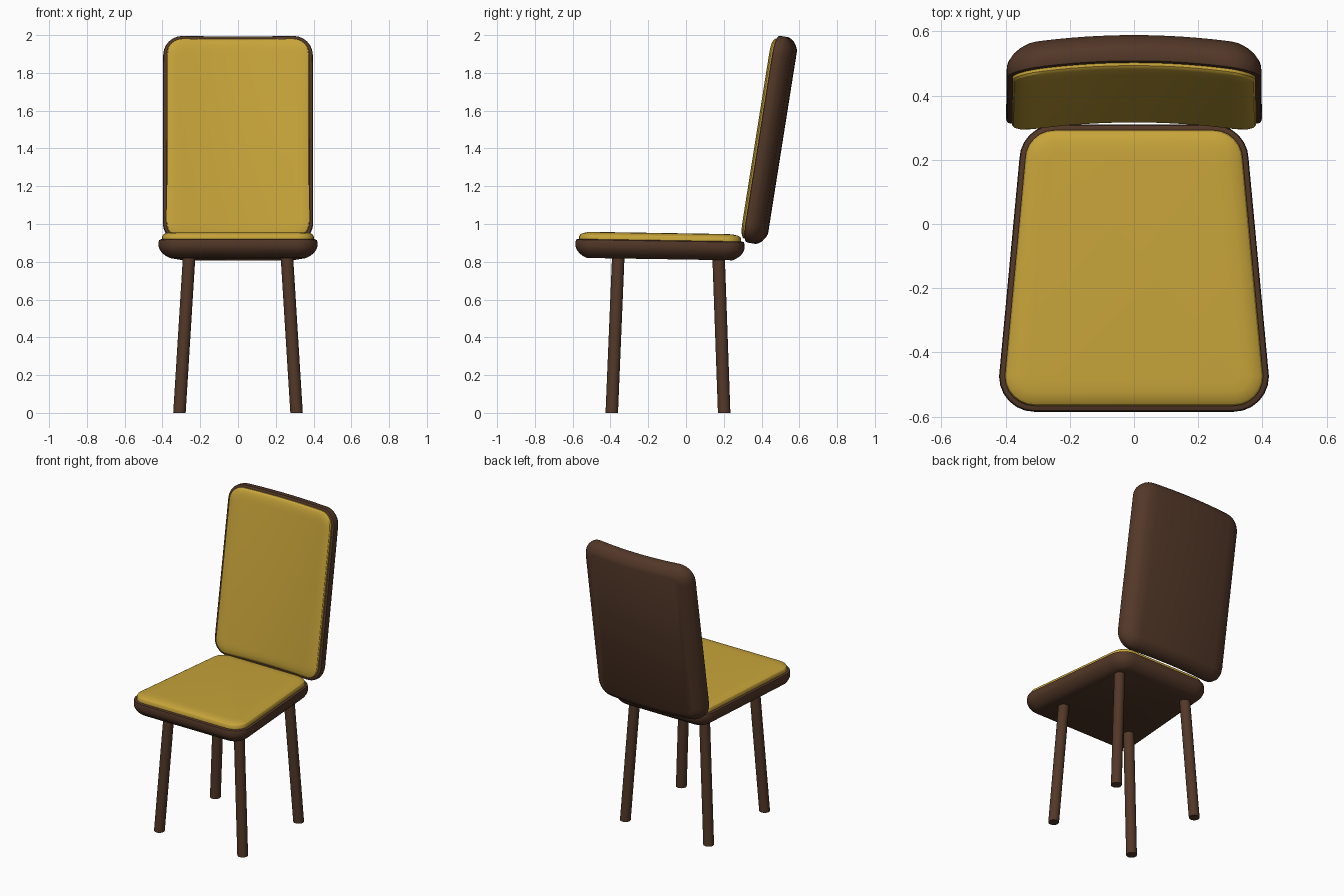
import bpy, bmesh, math
from mathutils import Matrix, Vector

if "Cube" in bpy.data.objects:
    bpy.data.objects.remove(bpy.data.objects["Cube"])


def material(name, rgb):
    m = bpy.data.materials.new(name)
    m.diffuse_color = (*rgb, 1)
    m.use_nodes = True
    m.node_tree.nodes["Principled BSDF"].inputs["Base Color"].default_value = m.diffuse_color
    return m


WOOD = material("dark brown", (0.085, 0.039, 0.021))
FABRIC = material("mustard yellow", (0.57, 0.37, 0.042))


def finish(name, bm, mat, angle):
    bmesh.ops.recalc_face_normals(bm, faces=bm.faces)
    me = bpy.data.meshes.new(name)
    bm.to_mesh(me)
    bm.free()
    me.materials.append(mat)
    ob = bpy.data.objects.new(name, me)
    bpy.context.collection.objects.link(ob)
    bpy.ops.object.select_all(action='DESELECT')
    ob.select_set(True)
    bpy.context.view_layer.objects.active = ob
    bpy.ops.object.shade_smooth_by_angle(angle=math.radians(angle))
    return ob


def outline(shape, inset, n=7):
    """Rounded four-sided outline: half widths at low/high v, v range, radius."""
    w_lo, w_hi, v_lo, v_hi, r = shape
    rad = max(r - inset, 0.03)
    pts = []
    for sx, sv, w, v, start in ((1, 1, w_hi, v_hi, 0), (-1, 1, w_hi, v_hi, 90),
                                (-1, -1, w_lo, v_lo, 180), (1, -1, w_lo, v_lo, 270)):
        cx = sx * (w - inset - rad)
        cv = v - sv * (inset + rad)
        for i in range(n):
            a = math.radians(start + 90 * i / (n - 1))
            pts.append((cx + rad * math.cos(a), cv + rad * math.sin(a)))
    return pts


def padded_panel(name, shape, rings, place, mat, bend=0.0):
    """Loft inset outlines through (inset, depth) rings, bend, then place."""
    bm = bmesh.new()
    loops = [[bm.verts.new((u, v, w)) for u, v in outline(shape, ins)]
             for ins, w in rings]
    for a, b in zip(loops, loops[1:]):
        for i in range(len(a)):
            j = (i + 1) % len(a)
            bm.faces.new((a[i], a[j], b[j], b[i]))
    bm.faces.new(loops[0])
    bm.faces.new(loops[-1])
    if bend:
        for k in range(-7, 8):
            bmesh.ops.bisect_plane(bm, geom=bm.verts[:] + bm.edges[:] + bm.faces[:],
                                   plane_co=(k * 0.04, 0, 0), plane_no=(1, 0, 0))
        for v in bm.verts:
            v.co.z += bend * (1 - (v.co.x / 0.4) ** 2)
    bm.transform(place)
    return finish(name, bm, mat, 30)


# Cross-sections (inset from the outline, depth behind the rim)
SHELL = [(0.012, 0), (0.003, 0.004), (0, 0.014), (0, 0.04), (0.006, 0.056),
         (0.02, 0.075), (0.04, 0.09), (0.062, 0.1)]
CUSHION = [(0.018, 0.005), (0.018, -0.012), (0.023, -0.021), (0.035, -0.028),
           (0.06, -0.033), (0.09, -0.035)]

# Seat: depth points down, slight slope to the rear
seat_place = (Matrix.Translation((0, -0.137, 0.914)) @ Matrix.Rotation(-0.016, 4, 'X')
              @ Matrix.Diagonal((1, 1, -1, 1)))
SEAT = (0.42, 0.357, -0.447, 0.447, 0.11)
padded_panel("seat_shell", SEAT, SHELL, seat_place, WOOD)
padded_panel("seat_cushion", SEAT, [(i, w * 1.1) for i, w in CUSHION], seat_place, FABRIC)

# Backrest: local v runs up the lean, depth points backward
t = math.radians(9)
c, s = math.cos(t), math.sin(t)
back_place = Matrix(((1, 0, 0, 0), (0, s, c, 0.297), (0, c, -s, 0.906), (0, 0, 0, 1)))
BACK = (0.398, 0.396, 0, 1.108, 0.105)
padded_panel("backrest_shell", BACK, [(i, w * 0.94) for i, w in SHELL],
             back_place, WOOD, bend=0.035)
padded_panel("backrest_cushion", BACK, [(i, w * 0.75) for i, w in CUSHION],
             back_place, FABRIC, bend=0.035)


# Splayed round legs, cut level at the floor
def leg(name, foot, top, r=0.033, n=20):
    bm = bmesh.new()
    bmesh.ops.create_cone(bm, cap_ends=True, segments=n, radius1=r, radius2=r, depth=1)
    foot, top = Vector(foot), Vector(top)
    for v in bm.verts:
        v.co = Vector((v.co.x, v.co.y, 0)) + (top if v.co.z > 0 else foot)
    finish(name, bm, WOOD, 40)


for side, sx in (("right", 1), ("left", -1)):
    leg("front_leg_" + side, (sx * 0.31, -0.393, 0), (sx * 0.258, -0.358, 0.84))
    leg("rear_leg_" + side, (sx * 0.31, 0.202, 0), (sx * 0.258, 0.172, 0.84))
